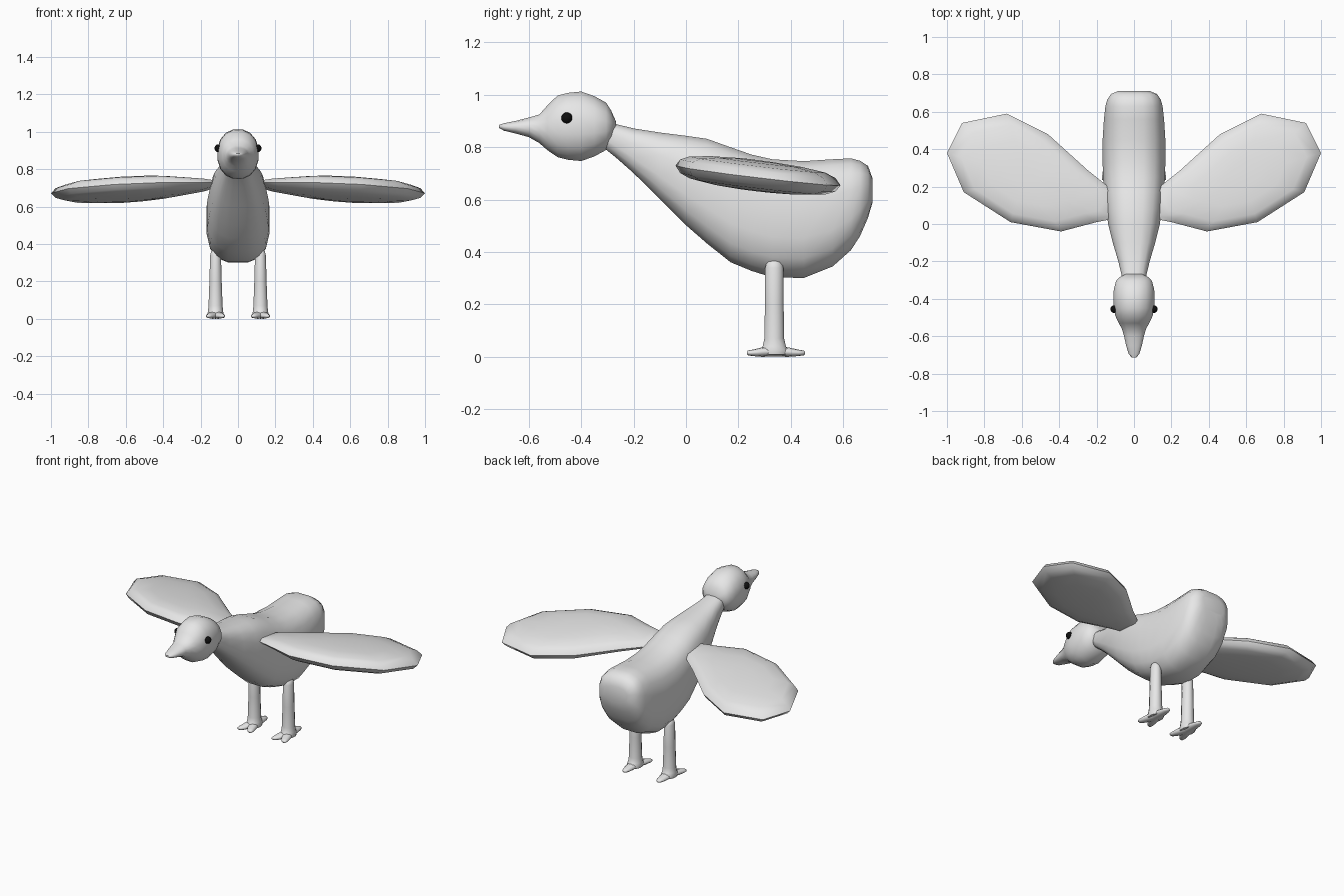
import bpy, bmesh, math
from mathutils import Vector

if "Cube" in bpy.data.objects:
    bpy.data.objects.remove(bpy.data.objects["Cube"])


def material(name, value):
    m = bpy.data.materials.new(name)
    m.diffuse_color = (value, value, value, 1)
    m.use_nodes = True
    m.node_tree.nodes["Principled BSDF"].inputs["Base Color"].default_value = m.diffuse_color
    return m


GREY = material("pale grey", 0.8)
BLACK = material("black", 0.005)


def finish(name, bm, mat=GREY, mirror=False, angle=60):
    """Turn a bmesh into a smooth, optionally mirrored object."""
    bmesh.ops.recalc_face_normals(bm, faces=bm.faces)
    mesh = bpy.data.meshes.new(name)
    bm.to_mesh(mesh)
    bm.free()
    mesh.materials.append(mat)
    ob = bpy.data.objects.new(name, mesh)
    bpy.context.collection.objects.link(ob)
    bpy.ops.object.select_all(action='DESELECT')
    ob.select_set(True)
    bpy.context.view_layer.objects.active = ob
    bpy.ops.object.shade_smooth_by_angle(angle=math.radians(angle))
    if mirror:
        ob.modifiers.new("mirror", 'MIRROR')
    return ob


def skin(bm, rings):
    """Bridge a list of equal vertex rings and cap both ends."""
    n = len(rings[0])
    for a, b in zip(rings, rings[1:]):
        for i in range(n):
            j = (i + 1) % n
            bm.faces.new((a[i], a[j], b[j], b[i]))
    bm.faces.new(rings[0])
    bm.faces.new(rings[-1])


def loft(bm, sections, u, v, power=2.0, sides=16):
    """Skin rounded rings given as (centre, half size along u, half size along v)."""
    rings = []
    for c, ru, rv in sections:
        ring = []
        for i in range(sides):
            t = math.tau * (i + 0.5) / sides
            cu, sv = math.cos(t), math.sin(t)
            pu = math.copysign(abs(cu) ** (2 / power), cu)
            pv = math.copysign(abs(sv) ** (2 / power), sv)
            ring.append(bm.verts.new(Vector(c) + u * ru * pu + v * rv * pv))
        rings.append(ring)
    skin(bm, rings)


X, Y, Z = Vector((1, 0, 0)), Vector((0, 1, 0)), Vector((0, 0, 1))


def along_y(profile):
    """Convert (y, bottom, top, half width) rows into loft sections."""
    return [((0, y, (b + t) / 2), w, (t - b) / 2) for y, b, t, w in profile]


# body with neck and rounded tail
bm = bmesh.new()
loft(bm, along_y([
    (-0.33, 0.81, 0.90, 0.055), (-0.27, 0.762, 0.89, 0.068),
    (-0.20, 0.70, 0.873, 0.085), (-0.10, 0.60, 0.858, 0.115),
    (0.00, 0.50, 0.846, 0.14), (0.08, 0.43, 0.835, 0.152),
    (0.17, 0.358, 0.803, 0.163), (0.25, 0.325, 0.775, 0.168),
    (0.33, 0.30, 0.757, 0.17), (0.45, 0.298, 0.75, 0.17),
    (0.56, 0.342, 0.757, 0.163), (0.63, 0.405, 0.76, 0.155),
    (0.665, 0.46, 0.75, 0.145), (0.695, 0.53, 0.73, 0.125),
    (0.711, 0.585, 0.685, 0.085)]), X, Z, power=2.8)
finish("body", bm)

# head drawn out into the beak
bm = bmesh.new()
loft(bm, along_y([
    (-0.268, 0.865, 0.90, 0.045), (-0.285, 0.82, 0.94, 0.08),
    (-0.305, 0.788, 0.972, 0.098), (-0.35, 0.763, 0.997, 0.11),
    (-0.40, 0.745, 1.015, 0.112), (-0.45, 0.75, 1.01, 0.11),
    (-0.49, 0.76, 1.00, 0.102), (-0.53, 0.788, 0.96, 0.083),
    (-0.56, 0.815, 0.926, 0.066), (-0.60, 0.838, 0.914, 0.054),
    (-0.65, 0.852, 0.901, 0.043), (-0.695, 0.863, 0.892, 0.029),
    (-0.714, 0.874, 0.885, 0.012)]), X, Z, power=2.2)
finish("head", bm)

# eyes
bm = bmesh.new()
bmesh.ops.create_uvsphere(bm, u_segments=16, v_segments=10, radius=0.021)
bmesh.ops.translate(bm, vec=(0.105, -0.455, 0.912), verts=bm.verts)
finish("eyes", bm, BLACK, mirror=True)

# wings: shrinking copies of one leaf outline, domed above and below
outline = [(0.10, 0.03), (0.20, 0.01), (0.39, -0.04), (0.66, 0.01), (0.91, 0.17),
           (1.0, 0.38), (0.92, 0.54), (0.68, 0.59), (0.46, 0.48), (0.25, 0.29), (0.10, 0.17)]
layers = [(0.25, -0.058), (0.55, -0.053), (0.82, -0.042), (0.94, -0.026), (1.0, 0.0),
          (0.94, 0.026), (0.82, 0.042), (0.55, 0.053), (0.25, 0.058)]
bm = bmesh.new()
rings = []
for scale, height in layers:
    ring = []
    for px, py in outline:
        x = 0.58 + (px - 0.58) * scale
        y = 0.26 + (py - 0.26) * scale
        thin = min(1.0, 0.55 + max(0.0, x - 0.1) * 1.5)
        z = 0.733 - 0.11 * y - 0.02 * x + height * thin
        ring.append(bm.verts.new((x, y, z)))
    rings.append(ring)
skin(bm, rings)
finish("wings", bm, mirror=True)

# legs with rounded tops and flared ankles
bm = bmesh.new()
loft(bm, [((0.12, 0.337, z), rx, ry) for z, rx, ry in [
    (0.372, 0.012, 0.015), (0.362, 0.024, 0.029), (0.34, 0.03, 0.036),
    (0.20, 0.034, 0.037), (0.07, 0.039, 0.039), (0.04, 0.042, 0.046),
    (0.025, 0.045, 0.058), (0.008, 0.042, 0.055)]], X, Y, sides=12)
finish("legs", bm, mirror=True)

# feet: two spread front toes and one back toe
bm = bmesh.new()
for spread, reach in ((-0.038, -0.105), (0.038, -0.105), (0.0, 0.118)):
    loft(bm, [((0.12 + spread * f, 0.337 + reach * f, z), rx, rz) for f, z, rx, rz in [
        (0.0, 0.022, 0.034, 0.020), (0.45, 0.019, 0.030, 0.018),
        (0.8, 0.016, 0.022, 0.012), (0.96, 0.016, 0.014, 0.009),
        (1.0, 0.016, 0.006, 0.004)]], X, Z, sides=10)
bmesh.ops.translate(bm, vec=(0, 0, -0.001), verts=bm.verts)
finish("feet", bm, mirror=True)
